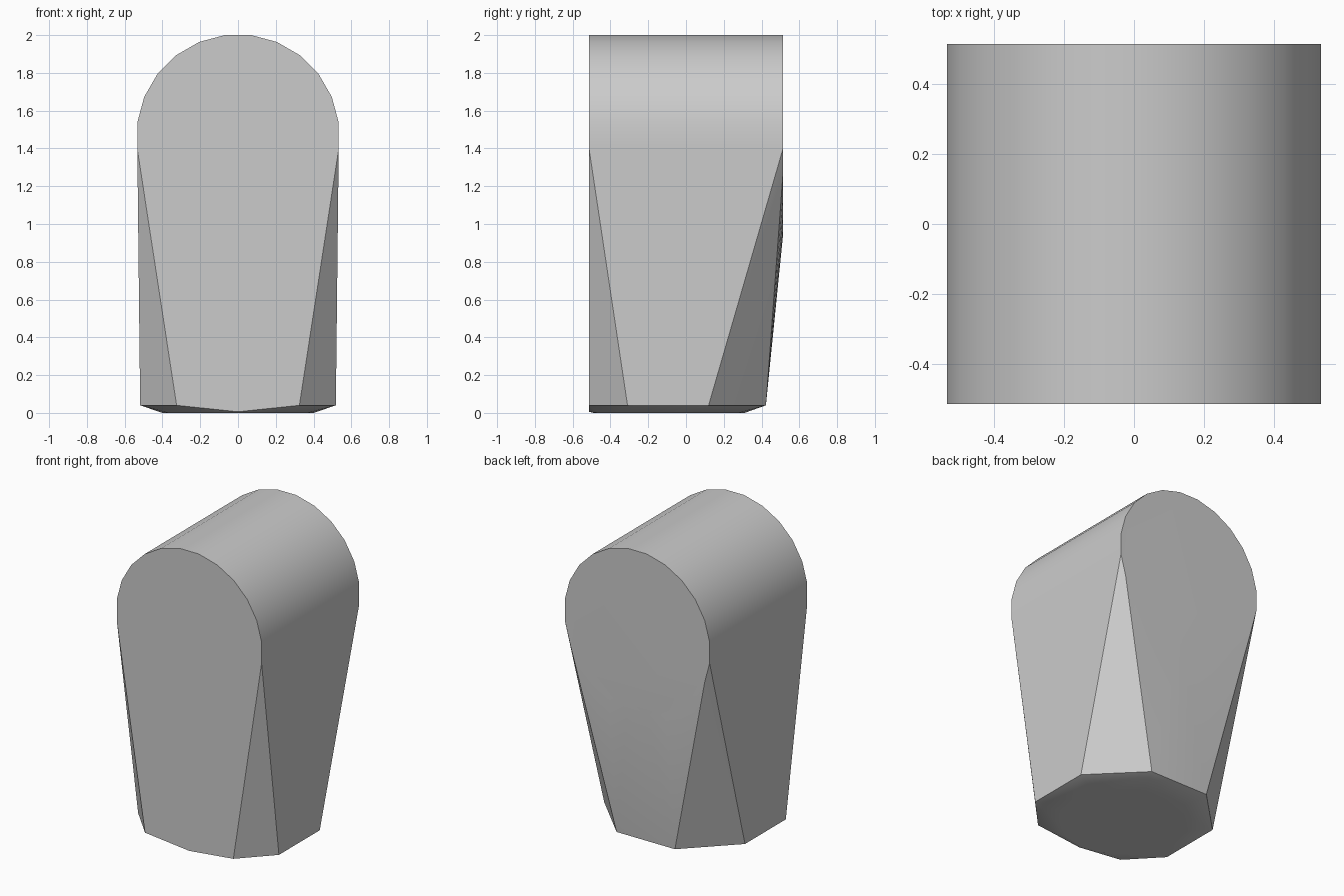
import bpy, bmesh
from math import sin, cos, tan, pi, radians

cube = bpy.data.objects.get("Cube")
if cube:
    bpy.data.objects.remove(cube, do_unlink=True)

HALF_DEPTH = 0.513
AXIS_Z, BARREL_R = 1.467, 0.533
BASE_Z, BASE_Y, BASE_R = 0.04, -0.095, 0.518


def ring(count, radius, phase=0.0):
    """Points of a regular polygon, the phase being in steps."""
    return [(radius * cos(2 * pi * (i + phase) / count),
             radius * sin(2 * pi * (i + phase) / count)) for i in range(count)]


# Rounded head: both ends of a horizontal barrel
points = [(x, y, AXIS_Z + z) for x, z in ring(24, BARREL_R / cos(pi / 24), 0.5)
          for y in (-HALF_DEPTH, HALF_DEPTH)]

# Octagonal foot, its front corners cut off flush with the front face
foot = ring(8, BASE_R / cos(pi / 8), 0.5)
points += [(x, BASE_Y + y, BASE_Z) for x, y in foot if BASE_Y + y > -HALF_DEPTH]
points += [(s * 0.325, -HALF_DEPTH, BASE_Z) for s in (-1, 1)]

# Chamfered underside
points += [(x, y - 0.09, 0.0) for x, y in ring(16, 0.4)]
points.append((0, -HALF_DEPTH, 0.006))

# Wrap one tapered skin around head and foot
bm = bmesh.new()
for p in points:
    bm.verts.new(p)
bmesh.ops.convex_hull(bm, input=bm.verts)
loose = [v for v in bm.verts if not v.link_faces]
bmesh.ops.delete(bm, geom=loose, context='VERTS')
bmesh.ops.dissolve_limit(bm, angle_limit=radians(0.5), verts=bm.verts, edges=bm.edges)
bmesh.ops.recalc_face_normals(bm, faces=bm.faces)
mesh = bpy.data.meshes.new("tapered_block")
bm.to_mesh(mesh)
bm.free()
block = bpy.data.objects.new("tapered_block", mesh)
bpy.context.collection.objects.link(block)

# Smooth shading with sharp rims
mesh.shade_smooth()
mesh.set_sharp_from_angle(angle=radians(30))
weighted = block.modifiers.new("weighted_normals", 'WEIGHTED_NORMAL')
weighted.keep_sharp = True

# Plain grey
grey = bpy.data.materials.new("light_grey")
grey.use_nodes = True
colour = (0.6, 0.6, 0.6, 1.0)
grey.diffuse_color = colour
grey.node_tree.nodes["Principled BSDF"].inputs["Base Color"].default_value = colour
mesh.materials.append(grey)
